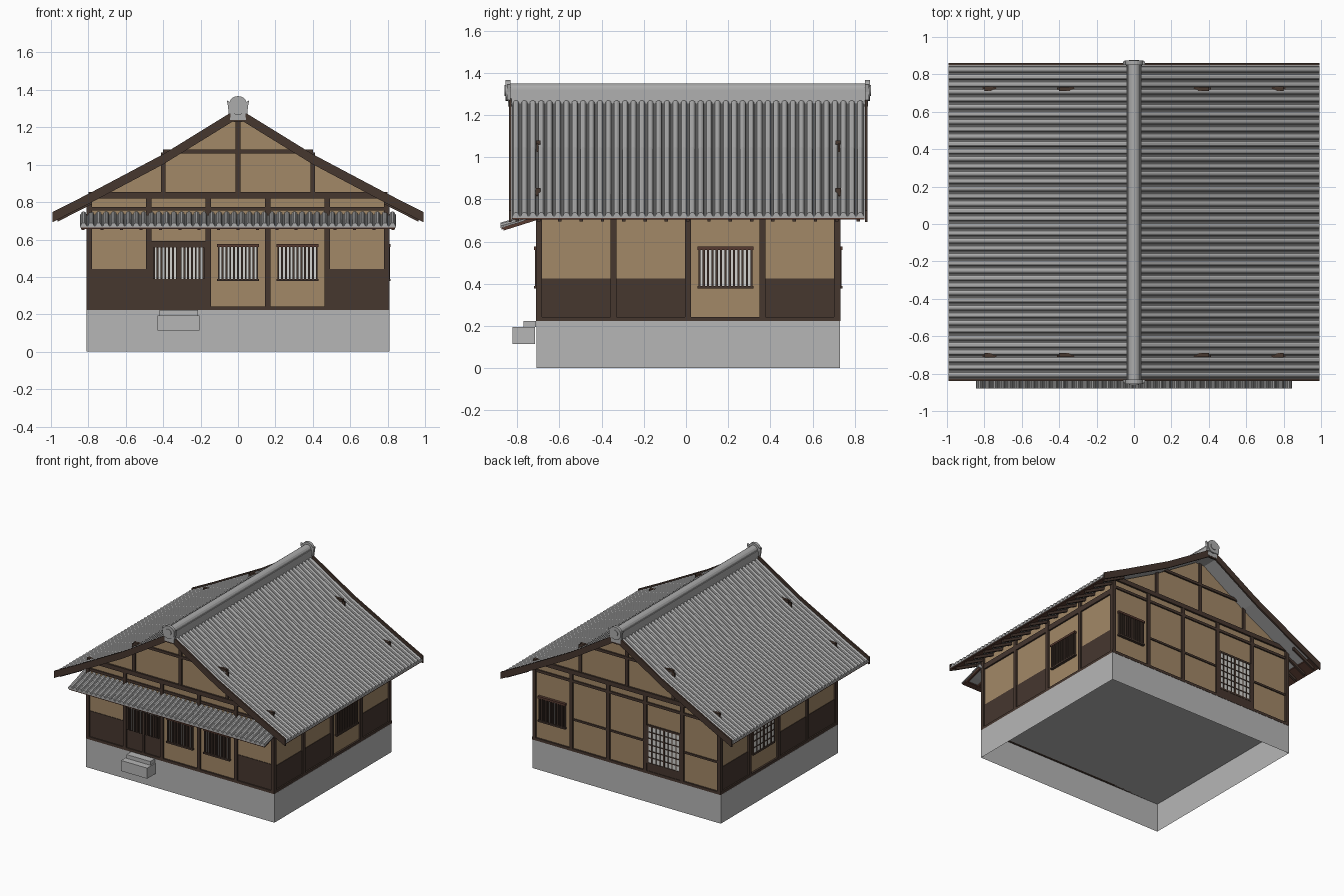
import bpy, bmesh, math

cube = bpy.data.objects.get("Cube")
if cube:
    bpy.data.objects.remove(cube)


# Flat colours, given as display values and stored as linear
def colour(name, *rgb):
    m = bpy.data.materials.new(name)
    lin = [((c / 255 + 0.055) / 1.055) ** 2.4 for c in rgb] + [1]
    m.diffuse_color = lin
    m.use_nodes = True
    m.node_tree.nodes["Principled BSDF"].inputs["Base Color"].default_value = lin
    return m


PLASTER = colour("plaster", 162, 136, 103)
WOOD = colour("dark_wood", 70, 55, 47)
RED = colour("reddish_wood", 86, 58, 48)
STONE = colour("stone", 182, 182, 182)
TILE = colour("roof_tile", 172, 172, 172)
PAPER = colour("paper", 212, 212, 208)

parts = {}


def part(name, mat):
    return parts.setdefault(name, (bmesh.new(), mat))[0]


# Extrude a polygon: axis x takes (y, z) points, axis y takes (x, z) points
def prism(bm, pts, axis, a, b):
    def put(p, t):
        return bm.verts.new((t, p[0], p[1]) if axis == "x" else (p[0], t, p[1]))
    r0, r1 = [put(p, a) for p in pts], [put(p, b) for p in pts]
    n = len(pts)
    bm.faces.new(r0)
    bm.faces.new(r1)
    for i in range(n):
        bm.faces.new((r0[i], r0[(i + 1) % n], r1[(i + 1) % n], r1[i]))


def box(bm, x0, x1, y0, y1, z0, z1):
    prism(bm, [(x0, z0), (x1, z0), (x1, z1), (x0, z1)], "y", y0, y1)


HX, FRONT, BACK = 0.795, 0.70, 0.72


# Box on a wall: u along the wall, d outward from it
def on_wall(side, name, mat, u0, u1, z0, z1, d0, d1):
    bm = part(side + "_" + name, mat)
    if side == "front":
        box(bm, u0, u1, -FRONT - d1, -FRONT - d0, z0, z1)
    elif side == "back":
        box(bm, u0, u1, BACK + d0, BACK + d1, z0, z1)
    else:
        s = 1 if side == "left" else -1
        box(bm, s * (HX + d0), s * (HX + d1), u0, u1, z0, z1)


def bars(side, u0, u1, z0, z1, pitch=0.0205):
    on_wall(side, "window_paper", PAPER, u0, u1, z0, z1, 0, 0.005)
    n = round((u1 - u0) / pitch)
    for i in range(n + 1):
        u = u0 + (u1 - u0) * i / n
        on_wall(side, "window_bars", WOOD, u - 0.005, u + 0.005, z0, z1, 0.003, 0.017)


def window(side, u, half):
    bars(side, u - half + 0.01, u + half - 0.01, 0.385, 0.565)
    on_wall(side, "window_head", RED, u - half, u + half, 0.56, 0.576, 0, 0.021)
    on_wall(side, "window_sill", WOOD, u - half, u + half, 0.378, 0.39, 0, 0.021)


# Paper screen with a thin wooden grid
def screen(side, u0, u1, z0, z1, cols, rows):
    on_wall(side, "screen_paper", PAPER, u0, u1, z0, z1, 0, 0.005)
    for i in range(cols + 1):
        u = u0 + (u1 - u0) * i / cols
        w = 0.007 if i in (0, cols // 2, cols) else 0.003
        on_wall(side, "screen_grid", WOOD, u - w, u + w, z0, z1, 0, 0.01)
    for i in range(rows + 1):
        z = z0 + (z1 - z0) * i / rows
        w = 0.007 if i in (0, rows) else 0.003
        on_wall(side, "screen_grid", WOOD, u0, u1, z - w, z + w, 0, 0.01)


# Stone base, an open shell closed by the floor on top
bm = part("stone_base", STONE)
bmesh.ops.create_cube(bm, size=1)
for v in bm.verts:
    v.co = (v.co.x * 1.62, v.co.y * 1.44 + 0.01, (v.co.z + 0.5) * 0.222)
bm.faces.ensure_lookup_table()
bmesh.ops.delete(bm, geom=[min(bm.faces, key=lambda f: f.calc_center_median().z)], context="FACES_ONLY")

# Entrance steps
bm = part("entrance_steps", STONE)
box(bm, -0.43, -0.205, -0.822, -0.717, 0.113, 0.195)
box(bm, -0.42, -0.215, -0.77, -0.711, 0.195, 0.224)

# Plastered body with gables
ROOF = [(0.993, 0.712), (0.8, 0.81), (0.4, 1.022), (0.03, 1.25)]
half = [(HX, 0.226), (HX, 0.805), (0.4, 1.016), (0.03, 1.245)]
prism(part("plaster_walls", PLASTER), half + [(-x, z) for x, z in reversed(half)], "y", -FRONT, BACK)

# Timber frame
FX = [-HX + i * 0.318 for i in range(6)]
SY = [-0.697 + i * 0.3535 for i in range(5)]
for side in ("front", "back"):
    on_wall(side, "sill_beam", WOOD, -0.81, 0.81, 0.222, 0.243, -0.01, 0.012)
    for x in FX:
        on_wall(side, "posts", WOOD, x - 0.014, x + 0.014, 0.24, 0.82, -0.014, 0.012)
    on_wall(side, "tie_beam", WOOD, -0.78, 0.78, 0.755, 0.775, 0, 0.01)
    on_wall(side, "gable_beams", WOOD, -0.8, 0.8, 0.82, 0.853, -0.01, 0.014)
    on_wall(side, "gable_beams", WOOD, -0.4, 0.4, 1.06, 1.08, -0.01, 0.012)
    on_wall(side, "gable_posts", WOOD, -0.013, 0.013, 0.85, 1.245, 0, 0.01)
    for x in (-0.4, 0.4):
        on_wall(side, "gable_posts", WOOD, x - 0.012, x + 0.012, 0.85, 1.065, 0, 0.01)
for side in ("left", "right"):
    on_wall(side, "sill_beam", WOOD, -0.71, 0.73, 0.222, 0.243, -0.01, 0.014)
    on_wall(side, "wall_plate", WOOD, -0.71, 0.73, 0.71, 0.75, -0.01, 0.012)
    for y in SY:
        on_wall(side, "posts", WOOD, y - 0.014, y + 0.014, 0.24, 0.79, -0.014, 0.014)

# Wainscot boards
for i in (0, 4):
    on_wall("front", "wainscot", WOOD, FX[i], FX[i + 1], 0.24, 0.442, 0, 0.004)
for side in ("left", "right"):
    for i in (0, 1, 3):
        on_wall(side, "wainscot", WOOD, SY[i], SY[i + 1], 0.24, 0.424, 0, 0.004)

# Entrance with lattice
on_wall("front", "entrance_door", WOOD, FX[1], FX[2], 0.24, 0.59, 0, 0.004)
on_wall("front", "entrance_head", WOOD, FX[1], FX[2], 0.562, 0.592, 0, 0.012)
on_wall("front", "entrance_stile", WOOD, -0.325, -0.308, 0.24, 0.56, 0, 0.012)
bars("front", -0.45, -0.185, 0.388, 0.558)

# Windows and paper screens
window("front", 0, 0.113)
window("front", 0.318, 0.113)
window("left", (SY[2] + SY[3]) / 2, 0.133)
window("back", 0.64, 0.118)
screen("right", 0.055, 0.32, 0.378, 0.576, 6, 4)
screen("back", -0.46, -0.18, 0.3, 0.595, 8, 6)
on_wall("back", "door_skirt", WOOD, -0.465, -0.175, 0.24, 0.3, 0, 0.008)
for i in (0, 2, 3):
    on_wall("back", "wall_rails", WOOD, FX[i], FX[i + 1], 0.46, 0.475, 0, 0.008)


# Barrel tile sheet swept down a slope
def tiles(name, path, a, b, count, place):
    bm = part(name, TILE)
    pitch = (b - a) / count
    ring = [(a, 0)]
    for i in range(count):
        c = a + (i + 0.5) * pitch
        ring.append((c - pitch / 2, 0.008))
        for k in range(6):
            t = math.pi * (1 - k / 5)
            ring.append((c + 0.38 * pitch * math.cos(t), 0.01 + 0.016 * math.sin(t)))
    ring += [(b, 0.008), (b, 0)]
    rows = [[bm.verts.new(place(s, u, z + h)) for u, h in ring] for s, z in path]
    n = len(ring)
    for r0, r1 in zip(rows, rows[1:]):
        for i in range(n):
            bm.faces.new((r0[i], r0[(i + 1) % n], r1[(i + 1) % n], r1[i]))
    bm.faces.new(rows[0])
    bm.faces.new(rows[-1])


# Main roof, mirrored across the ridge
for s, name in ((1, "left"), (-1, "right")):
    tiles(name + "_roof_tiles", ROOF, -0.826, 0.846, 42, lambda d, u, z, s=s: (s * d, u, z))
    board = [(s * x, z + 0.034) for x, z in ROOF] + [(0, 1.285), (0, 1.228)]
    board += [(s * x, z - 0.02) for x, z in reversed(ROOF)]
    for y in (-0.84, 0.848):
        prism(part("barge_boards", WOOD), board, "y", y, y + 0.013)
    edge = [(0.99, 0.712), (0.9, 0.757), (0.9, 0.749), (0.99, 0.704)]
    prism(part("eave_boards", RED), [(s * x, z) for x, z in edge], "y", -0.826, 0.846)
    rafter = [(0.965, 0.718), (0.78, 0.812), (0.78, 0.79), (0.965, 0.695)]
    for i in range(17):
        y = -0.8 + i * 0.101
        prism(part("eave_rafters", WOOD), [(s * x, z) for x, z in rafter], "y", y - 0.008, y + 0.008)

# Small roof over the front
tiles("front_canopy_tiles", [(0.88, 0.664), (0.79, 0.69), (0.70, 0.724)], -0.846, 0.846, 42,
      lambda d, u, z: (u, -d, z))
rafter = [(-0.865, 0.67), (-0.70, 0.724), (-0.70, 0.704), (-0.865, 0.652)]
for i in range(17):
    x = -0.83 + i * 0.10375
    prism(part("canopy_rafters", RED), rafter, "x", x - 0.008, x + 0.008)
edge = [(-0.876, 0.664), (-0.84, 0.675), (-0.84, 0.667), (-0.876, 0.656)]
prism(part("canopy_edge_board", RED), edge, "x", -0.84, 0.84)

# Ridge with a rounded cap
arc = [math.pi * k / 8 for k in range(9)]
prism(part("ridge_body", TILE), [(-0.042, 1.24), (0.042, 1.24), (0.038, 1.32), (-0.038, 1.32)], "y", -0.845, 0.862)
prism(part("ridge_cap", TILE), [(0.033 * math.cos(t), 1.318 + 0.032 * math.sin(t)) for t in arc], "y", -0.85, 0.868)

# Ridge end ornaments: flared plate, disc and raised boss
circle = [2 * math.pi * k / 20 for k in range(20)]
plate = [(0.05, 1.272), (0.053, 1.31), (0.06, 1.345), (0.045, 1.335)]
for y, out in ((-0.832, -1), (0.85, 1)):
    bm = part("ridge_end_ornaments", TILE)
    prism(bm, plate + [(-x, z) for x, z in reversed(plate)], "y", y, y + out * 0.018)
    for r, depth in ((0.05, 0.023), (0.026, 0.028)):
        prism(bm, [(r * math.cos(t), 1.317 + r * math.sin(t)) for t in circle], "y", y, y + out * depth)

# Turn every part into an object
for name, (bm, mat) in parts.items():
    bmesh.ops.recalc_face_normals(bm, faces=bm.faces)
    me = bpy.data.meshes.new(name)
    bm.to_mesh(me)
    bm.free()
    me.materials.append(mat)
    bpy.context.scene.collection.objects.link(bpy.data.objects.new(name, me))
